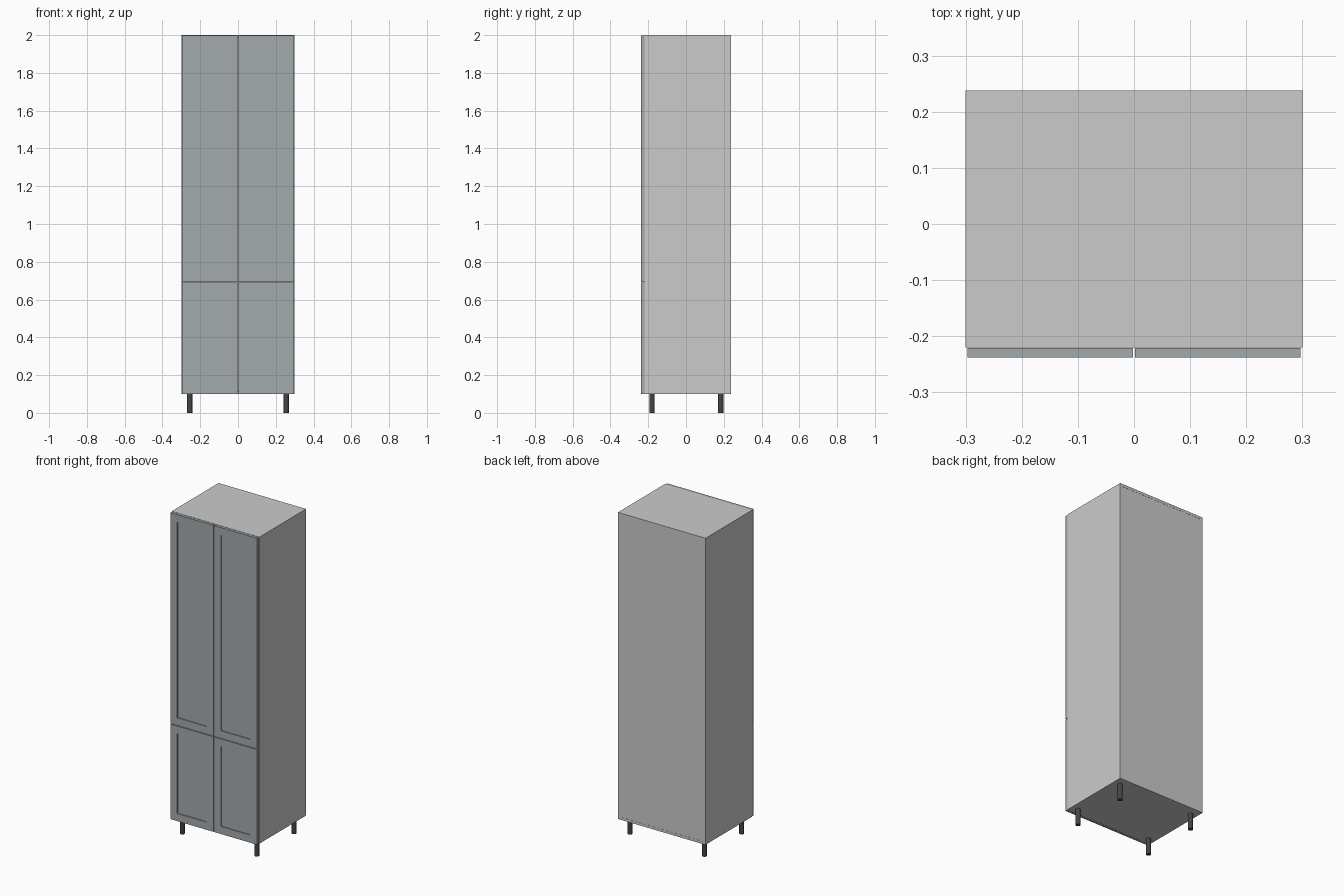
import bpy, bmesh

if "Cube" in bpy.data.objects:
    bpy.data.objects.remove(bpy.data.objects["Cube"])

def material(name, color):
    m = bpy.data.materials.new(name)
    m.diffuse_color = color
    m.use_nodes = True
    m.node_tree.nodes["Principled BSDF"].inputs["Base Color"].default_value = m.diffuse_color
    return m

door_paint = material("door_paint", (0.37, 0.40, 0.42, 1))
leg_black = material("leg_black", (0.06, 0.06, 0.06, 1))

def finish(name, bm, mat=None):
    me = bpy.data.meshes.new(name)
    bm.to_mesh(me)
    bm.free()
    ob = bpy.data.objects.new(name, me)
    bpy.context.collection.objects.link(ob)
    if mat:
        me.materials.append(mat)
    return ob

def box_mesh(x0, x1, y0, y1, z0, z1):
    bm = bmesh.new()
    bmesh.ops.create_cube(bm, size=1)
    for v in bm.verts:
        v.co = (x1 if v.co.x > 0 else x0,
                y1 if v.co.y > 0 else y0,
                z1 if v.co.z > 0 else z0)
    return bm

def box(name, *dims):
    return finish(name, box_mesh(*dims))

# Overall sizes
W, FRONT, BACK, BOTTOM, TOP, T = 0.30, -0.22, 0.238, 0.10, 2.0, 0.016
SPLIT, GAP = 0.691, 0.002
IN = W - T

# Carcass: side panels with top, bottom, shelves and back fitted between them
box("left_side", -W, -IN, FRONT, BACK, BOTTOM, TOP)
box("right_side", IN, W, FRONT, BACK, BOTTOM, TOP)
box("top_panel", -IN, IN, FRONT, BACK, TOP - T, TOP)
box("bottom_panel", -IN, IN, FRONT, BACK, BOTTOM, BOTTOM + T)
box("back_panel", -IN, IN, BACK - 0.005, BACK - 0.001, BOTTOM + T, TOP - T)
box("middle_shelf", -IN, IN, FRONT, BACK - 0.005, SPLIT - T / 2, SPLIT + T / 2)

# Shaker doors: slab with a recessed centre panel
def door(name, x0, x1, z0, z1, frame=0.047, recess=0.006):
    bm = box_mesh(x0, x1, -0.238, FRONT - 0.001, z0, z1)
    bm.normal_update()
    face = min(bm.faces, key=lambda f: f.calc_center_median().y)
    bmesh.ops.inset_region(bm, faces=[face], thickness=frame, use_even_offset=True)
    ext = bmesh.ops.extrude_discrete_faces(bm, faces=[face])
    for v in ext["faces"][0].verts:
        v.co.y += recess
    bmesh.ops.recalc_face_normals(bm, faces=bm.faces)
    return finish(name, bm, door_paint)

for label, z0, z1 in (("lower", BOTTOM, SPLIT - GAP), ("upper", SPLIT + GAP, TOP - 0.001)):
    door(label + "_left_door", -W + 0.003, -GAP, z0, z1)
    door(label + "_right_door", GAP, W - 0.003, z0, z1)

# Four round legs
for side, x in (("left", -0.256), ("right", 0.256)):
    for end, y in (("front", -0.18), ("back", 0.184)):
        bpy.ops.mesh.primitive_cylinder_add(vertices=24, radius=0.014, depth=BOTTOM,
                                            location=(x, y, BOTTOM / 2))
        leg = bpy.context.object
        leg.name = f"{end}_{side}_leg"
        leg.data.materials.append(leg_black)
        bpy.ops.object.shade_smooth_by_angle()
